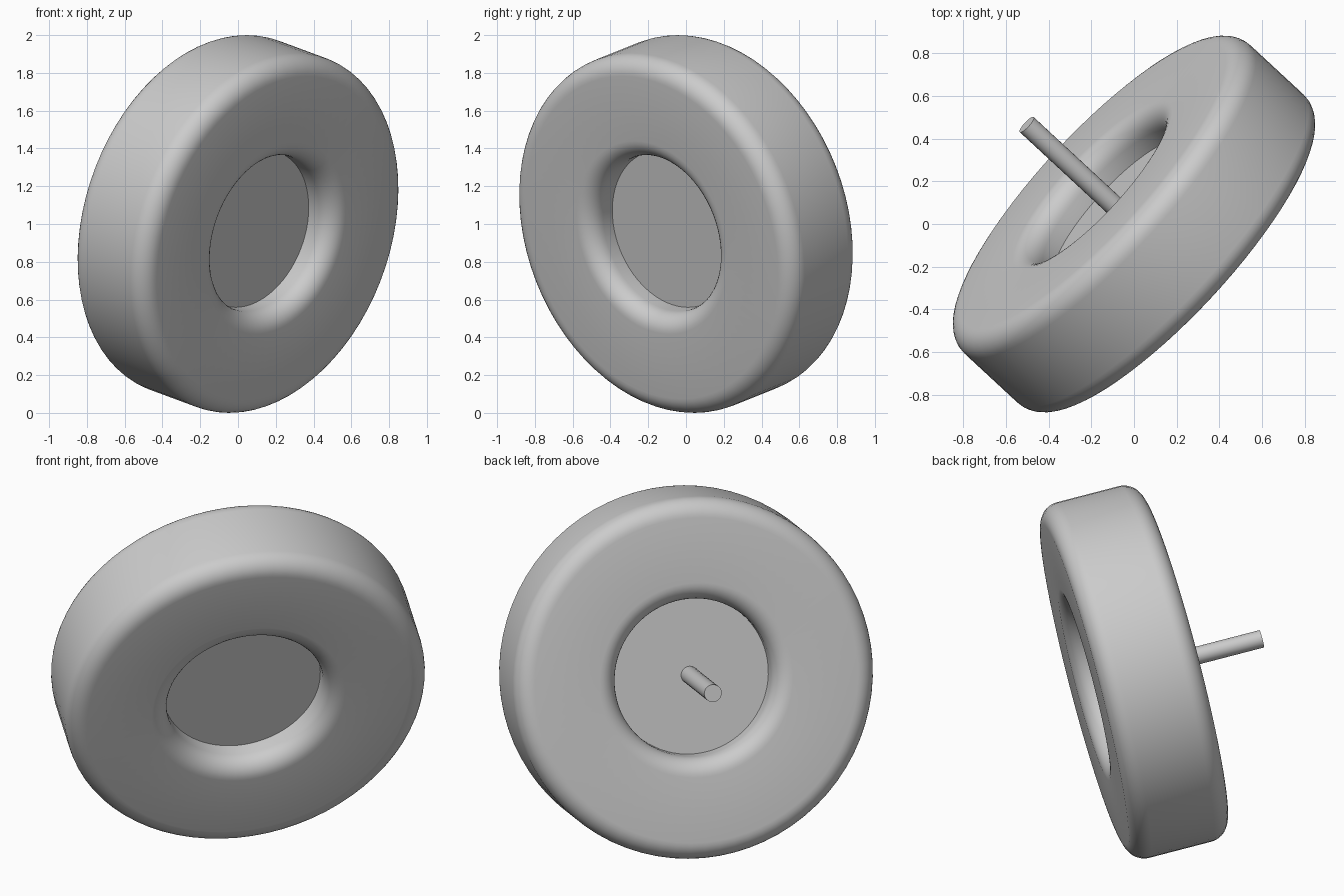
import bpy
import bmesh
import math
from mathutils import Vector, Matrix

cube = bpy.data.objects.get("Cube")
if cube:
    bpy.data.objects.remove(cube)

# Axle direction, pointing out of the back of the wheel
AXIS = Vector((-0.708, 0.656, 0.262)).normalized()
PLACE = Matrix.Translation((0, 0, 1)) @ AXIS.to_track_quat('Z', 'Y').to_matrix().to_4x4()

RADIUS, HALF_WIDTH, ROUND = 0.985, 0.275, 0.1
DISH_RADIUS, FLOOR = 0.43, 0.1
SEGMENTS = 72

grey = bpy.data.materials.new("plain grey")
grey.use_nodes = True
grey.diffuse_color = (0.6, 0.6, 0.6, 1)
grey.node_tree.nodes["Principled BSDF"].inputs["Base Color"].default_value = grey.diffuse_color


def finish(bm, name):
    """Turn a bmesh into a smooth grey object lined up with the axle."""
    bmesh.ops.recalc_face_normals(bm, faces=bm.faces)
    mesh = bpy.data.meshes.new(name)
    bm.to_mesh(mesh)
    bm.free()
    mesh.materials.append(grey)
    obj = bpy.data.objects.new(name, mesh)
    bpy.context.collection.objects.link(obj)
    obj.matrix_world = PLACE
    bpy.ops.object.select_all(action='DESELECT')
    obj.select_set(True)
    bpy.context.view_layer.objects.active = obj
    bpy.ops.object.shade_smooth_by_angle(angle=math.radians(35))
    return obj


def arc(centre_r, centre_z, start, end, steps=8):
    """Points of a rounded edge as (radius, height) pairs."""
    angles = [math.radians(start + (end - start) * i / steps) for i in range(steps + 1)]
    return [(centre_r + ROUND * math.cos(a), centre_z + ROUND * math.sin(a)) for a in angles]


# Wheel: half profile from dish floor over the lip to the tread, then mirrored
edge_z = HALF_WIDTH - ROUND
half = [(0, FLOOR), (DISH_RADIUS, FLOOR)]
half += arc(DISH_RADIUS + ROUND, edge_z, 180, 90)
half += arc(RADIUS - ROUND, edge_z, 90, 0)
profile = half + [(r, -z) for r, z in reversed(half)]

bm = bmesh.new()
verts = [bm.verts.new((r, 0, z)) for r, z in profile]
edges = [bm.edges.new(pair) for pair in zip(verts, verts[1:])]
bmesh.ops.spin(bm, geom=verts + edges, cent=(0, 0, 0), axis=(0, 0, 1),
               angle=math.tau, steps=SEGMENTS, use_duplicate=False)
bmesh.ops.remove_doubles(bm, verts=bm.verts, dist=0.0005)
finish(bm, "wheel")

# Axle: thin rod standing out of the back dish
AXLE_RADIUS, AXLE_END = 0.048, 0.71
bm = bmesh.new()
bmesh.ops.create_cone(bm, cap_ends=True, segments=24, radius1=AXLE_RADIUS,
                      radius2=AXLE_RADIUS, depth=AXLE_END,
                      matrix=Matrix.Translation((0, 0, AXLE_END / 2)))
finish(bm, "axle")
